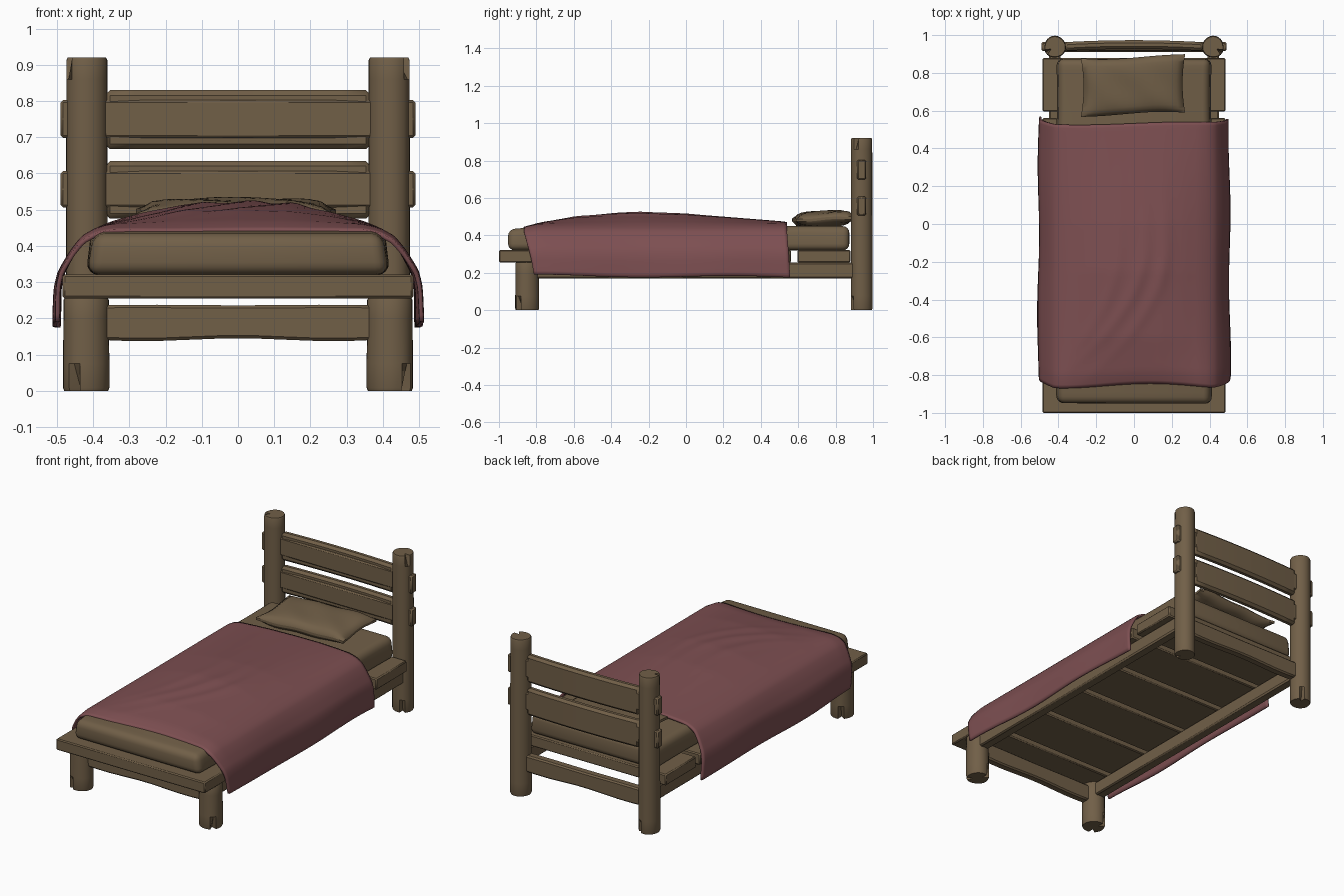
import bpy, bmesh, math
from math import sin, cos, pi, exp

if "Cube" in bpy.data.objects:
    bpy.data.objects.remove(bpy.data.objects["Cube"])


def material(name, rgb):
    m = bpy.data.materials.new(name)
    m.diffuse_color = (*rgb, 1)
    m.use_nodes = True
    m.node_tree.nodes["Principled BSDF"].inputs["Base Color"].default_value = m.diffuse_color
    return m


BROWN = material("weathered brown", (0.165, 0.115, 0.064))
RED = material("dusty red", (0.205, 0.078, 0.083))


def finish(name, bm, mat, angle=40):
    bmesh.ops.recalc_face_normals(bm, faces=bm.faces)
    me = bpy.data.meshes.new(name)
    bm.to_mesh(me)
    bm.free()
    me.materials.append(mat)
    ob = bpy.data.objects.new(name, me)
    bpy.context.collection.objects.link(ob)
    bpy.ops.object.select_all(action='DESELECT')
    ob.select_set(True)
    bpy.context.view_layer.objects.active = ob
    bpy.ops.object.shade_smooth_by_angle(angle=math.radians(angle))
    return ob


def plank(name, x, y, z, bevel=0.008, segs=1, warp=None, cuts=0):
    """Bevelled board from (min, max) ranges; warp bends its vertices."""
    bm = bmesh.new()
    bmesh.ops.create_cube(bm, size=1)
    for v in bm.verts:
        v.co = [r[0] + (r[1] - r[0]) * (c + 0.5) for r, c in zip((x, y, z), v.co)]
    bmesh.ops.bevel(bm, geom=bm.edges[:], offset=bevel, segments=segs,
                    profile=0.5, affect='EDGES')
    # slices along the longest axis so that the board can bend
    a = max(range(3), key=lambda i: (x, y, z)[i][1] - (x, y, z)[i][0])
    lo, hi = (x, y, z)[a]
    for i in range(1, cuts + 1):
        co, no = [0, 0, 0], [0, 0, 0]
        co[a], no[a] = lo + (hi - lo) * i / (cuts + 1), 1
        bmesh.ops.bisect_plane(bm, geom=bm.verts[:] + bm.edges[:] + bm.faces[:],
                               plane_co=co, plane_no=no)
    if warp:
        for v in bm.verts:
            warp(v.co)
    return finish(name, bm, BROWN)


def post(name, x, y, r, h, bottom_crack, top_crack=None):
    """Log with worn rims and split cracks given as side indices."""
    n = 24
    rings = [(0, 0.95), (0.008, 1.0), (0.075, 1.0), (h - 0.06, 0.98),
             (h - 0.008, 0.98), (h, 0.92)]
    bm = bmesh.new()
    loops = []
    for k, (z, s) in enumerate(rings):
        loop = []
        for i in range(n):
            a = 2 * pi * i / n
            q = r * s * (1 + 0.02 * sin(3 * a + x * 9))
            if k < 2 and i in bottom_crack or k > 3 and i == top_crack:
                q *= 0.45
            loop.append(bm.verts.new((x + q * cos(a), y + q * sin(a), z)))
        loops.append(loop)
    for l0, l1 in zip(loops, loops[1:]):
        for i in range(n):
            j = (i + 1) % n
            bm.faces.new((l0[i], l0[j], l1[j], l1[i]))
    bm.faces.new(loops[0][::-1])
    bm.faces.new(loops[-1])
    return finish(name, bm, BROWN)


# posts and side rails, mirrored
for s, side in ((-1, "left"), (1, "right")):
    post(f"head_post_{side}", s * 0.418, 0.938, 0.058, 0.92,
         (20 if s > 0 else 4,), 22 if s > 0 else 14)
    post(f"foot_leg_{side}", s * 0.42, -0.85, 0.064, 0.258,
         (21 if s > 0 else 16, 8))
    plank(f"side_rail_{side}", sorted((s * 0.39, s * 0.45)), (-0.85, 0.93), (0.17, 0.254))

# cross rails
def sag(c):
    c.z -= 0.008 * sin(c.x * 6)**2 * (1 if c.z < 0.2 else -0.2)
plank("foot_rail", (-0.40, 0.40), (-0.875, -0.825), (0.145, 0.236), warp=sag, cuts=8)
plank("head_rail", (-0.40, 0.40), (0.91, 0.96), (0.145, 0.236), warp=sag, cuts=8)

# headboard planks with tenons poking through the posts
def bow(c):
    c.y += 0.01 * (1 - (c.x / 0.36)**2)
for label, z0, z1 in (("upper", 0.667, 0.83), ("lower", 0.475, 0.634)):
    plank(f"headboard_plank_{label}", (-0.367, 0.367), (0.917, 0.963), (z0, z1),
          0.014, warp=bow, cuts=8)
    plank(f"headboard_tenon_{label}", (-0.49, 0.49), (0.915, 0.963),
          (z0 + 0.031, z1 - 0.027), 0.007)

# slats
for i in range(6):
    y0 = -1.0 + i * 0.319
    plank(f"slat_{i + 1}", (-0.484, 0.484), (y0, min(y0 + 0.286, 0.879)), (0.255, 0.321), 0.006)


# mattress
def soften(c):
    t = (c.z - 0.32) / 0.12
    c.x *= 1 - 0.035 * t + 0.01 * sin(c.y * 7)
    if t > 0.5:
        c.z += 0.012 * max(0, 1 - (c.x / 0.4)**2) - 0.018 * max(0, -c.y - 0.75) / 0.2
    c.y += 0.012 * sin(c.x * 9 + 1) * (1 if c.y < 0 else 0)
plank("mattress", (-0.416, 0.416), (-0.94, 0.873), (0.32, 0.447), 0.035, 4, soften, 30)

# pillow: two puffed sheets sharing one rim
bm = bmesh.new()
bmesh.ops.create_cube(bm, size=2)
bmesh.ops.subdivide_edges(bm, edges=bm.edges[:], cuts=15, use_grid_fill=True)
for v in bm.verts:
    u, w, t = v.co
    puff = 0.007 + 0.035 * (max(0, 1 - u**4) * max(0, 1 - w**4))**0.5
    v.co = (0.276 * u * (1 - 0.05 * (1 - w * w)) - 0.005,
            0.733 + 0.155 * w * (1 - 0.05 * (1 - u * u)) + 0.012 * sin(2 * u),
            0.488 + t * puff + 0.008 * w + 0.003 * sin(7 * u + 4 * w))
finish("pillow", bm, BROWN, 60)


# blanket: draped cross-section swept along the bed
def lerp(table, t):
    for (a, *p), (b, *q) in zip(table, table[1:]):
        if t <= b:
            k = max(0, (t - a) / (b - a))
            return [m + (n - m) * k for m, n in zip(p, q)]
    return list(table[-1][1:])


# position across, x, drop weight of the central mound, z
SECTION = [(0, 0, 1, 0.46), (0.2, 0.15, 0.9, 0.46), (0.35, 0.26, 0.55, 0.46),
           (0.48, 0.35, 0.15, 0.459), (0.55, 0.395, 0, 0.449), (0.62, 0.432, 0, 0.428),
           (0.7, 0.463, 0, 0.385), (0.8, 0.495, 0, 0.327), (0.87, 0.505, 0, 0.28),
           (1, 0.507, 0, 0.175)]
MOUND = [(-0.9, -0.012), (-0.8, 0.006), (-0.6, 0.038), (-0.45, 0.048), (-0.25, 0.06),
         (0, 0.055), (0.2, 0.04), (0.55, 0.012)]
NU, NV = 72, 70
bm = bmesh.new()
grid = []
for j in range(NV + 1):
    row = []
    for i in range(NU + 1):
        u = 2 * i / NU - 1
        a, s = abs(u), (1 if u > 0 else -1)
        f = j / NV
        x, w, z = lerp(SECTION, a)
        side = max(0, (a - 0.6) / 0.4)
        # hanging sides are pulled back from the foot edge
        y0 = -0.86 + 0.045 * side + 0.012 * sin(5 * u + 1) * (1 - side)
        y1 = 0.535 + 0.03 * side + 0.008 * sin(4 * u)
        y = y0 + (y1 - y0) * f
        x *= s
        z += w * lerp(MOUND, y)[0]
        top = max(0, 1 - (a / 0.6)**4)
        # curved folds running diagonally over the top
        for x0, bend, h in ((0.06, 0.9, 0.009), (0.17, 0.8, 0.008), (-0.08, 0.7, 0.006)):
            d = x - (x0 - bend * min(0, y + 0.1)**2)
            z += top * h * exp(-(d / 0.03)**2) * exp(-((y + 0.3) / 0.35)**2)
        z += side * (0.006 * sin(y * 6) + 0.012 * (0.3 - y) * 0.6)
        z -= 0.012 * max(0, 1 - f / 0.05) * (1 - side)
        x += s * side * (0.005 * sin(y * 8 + s) - 0.004 * y)
        row.append(bm.verts.new((x, y, z)))
    grid.append(row)
for r0, r1 in zip(grid, grid[1:]):
    for i in range(NU):
        bm.faces.new((r0[i], r0[i + 1], r1[i + 1], r1[i]))
blanket = finish("blanket", bm, RED, 50)
if blanket.data.polygons[NU // 2].normal.z < 0:
    blanket.data.flip_normals()
mod = blanket.modifiers.new("cloth thickness", 'SOLIDIFY')
mod.thickness, mod.offset = 0.014, -1
mod = blanket.modifiers.new("soft drape", 'SMOOTH')
mod.factor, mod.iterations = 0.4, 2
